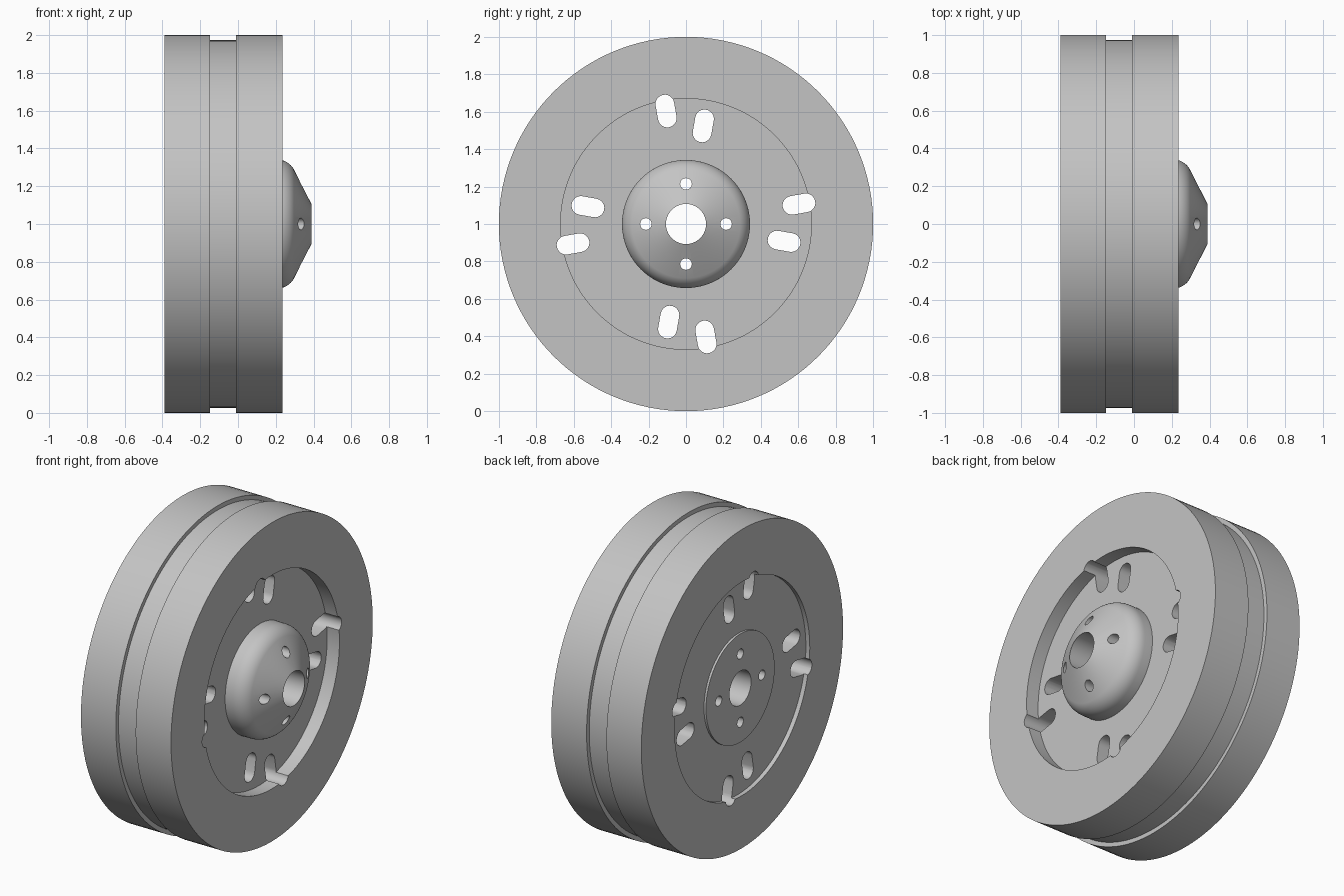
import bpy, bmesh, math
from mathutils import Matrix, Vector

cube = bpy.data.objects.get("Cube")
if cube:
    bpy.data.objects.remove(cube, do_unlink=True)

grey = bpy.data.materials.new("machined grey")
grey.use_nodes = True
colour = (0.55, 0.55, 0.55, 1)
grey.diffuse_color = colour
grey.node_tree.nodes["Principled BSDF"].inputs["Base Color"].default_value = colour

CENTRE = Vector((0, 0, 1))
SEGMENTS = 128


def make_object(name, bm):
    bmesh.ops.recalc_face_normals(bm, faces=bm.faces)
    mesh = bpy.data.meshes.new(name)
    bm.to_mesh(mesh)
    bm.free()
    mesh.materials.append(grey)
    obj = bpy.data.objects.new(name, mesh)
    bpy.context.collection.objects.link(obj)
    obj.location = CENTRE
    return obj


def lathe(name, profile):
    """Revolve a closed (x, radius) profile around the x axis."""
    bm = bmesh.new()
    rings = []
    for i in range(SEGMENTS):
        a = 2 * math.pi * i / SEGMENTS
        rings.append([bm.verts.new((x, r * math.cos(a), r * math.sin(a)))
                      for x, r in profile])
    for i, ring in enumerate(rings):
        after = rings[(i + 1) % SEGMENTS]
        for j in range(len(profile)):
            k = (j + 1) % len(profile)
            bm.faces.new((ring[j], ring[k], after[k], after[j]))
    return make_object(name, bm)


def add_slot(bm, angle, distance, radius, half_straight=0.0, steps=12):
    """Add a round-ended prism along x, its long side pointing outward."""
    outline = []
    for end in (1, -1):
        for i in range(steps + 1):
            if half_straight == 0 and i == steps:
                continue
            a = math.pi * (i / steps - 0.5) + (0 if end == 1 else math.pi)
            outline.append((distance + end * half_straight + radius * math.cos(a),
                            radius * math.sin(a)))
    turn = Matrix.Rotation(math.radians(angle), 3, 'X')
    bottom = [bm.verts.new(turn @ Vector((-1, u, v))) for u, v in outline]
    face = bm.faces.new(bottom)
    moved = bmesh.ops.extrude_face_region(bm, geom=[face])["geom"]
    bmesh.ops.translate(bm, vec=(2, 0, 0),
                        verts=[g for g in moved if isinstance(g, bmesh.types.BMVert)])


# Rounded shoulder between the hub wall and its cone
fillet = []
for i in range(9):
    a = math.radians(60) * i / 8
    fillet.append((0.205 + 0.105 * math.sin(a), 0.237 + 0.105 * math.cos(a)))

# Wheel section: back face, groove, front recess, hub cone and bore
wheel = lathe("wheel", [
    (-0.377, 0.107), (-0.377, 0.34), (-0.363, 0.34), (-0.363, 0.67),
    (-0.39, 0.67), (-0.39, 1), (-0.148, 1), (-0.148, 0.973),
    (-0.01, 0.973), (-0.01, 1), (0.235, 1), (0.235, 0.67),
    (0.15, 0.67), (0.15, 0.342)] + fillet + [(0.388, 0.107)])

# Staggered slots and hub bolt holes, four of each
bm = bmesh.new()
for quarter in range(0, 360, 90):
    add_slot(bm, quarter + 10, 0.613, 0.05, 0.038)
    add_slot(bm, quarter - 10, 0.532, 0.05, 0.038)
    add_slot(bm, quarter, 0.214, 0.031)
cutter = make_object("slot_cutter", bm)
cutter.hide_render = True

cut = wheel.modifiers.new("slots", 'BOOLEAN')
cut.operation = 'DIFFERENCE'
cut.solver = 'EXACT'
cut.object = cutter

bpy.ops.object.select_all(action='DESELECT')
wheel.select_set(True)
bpy.context.view_layer.objects.active = wheel
bpy.ops.object.modifier_apply(modifier=cut.name)
bpy.data.objects.remove(cutter, do_unlink=True)
bpy.ops.object.shade_smooth_by_angle(angle=math.radians(25))
